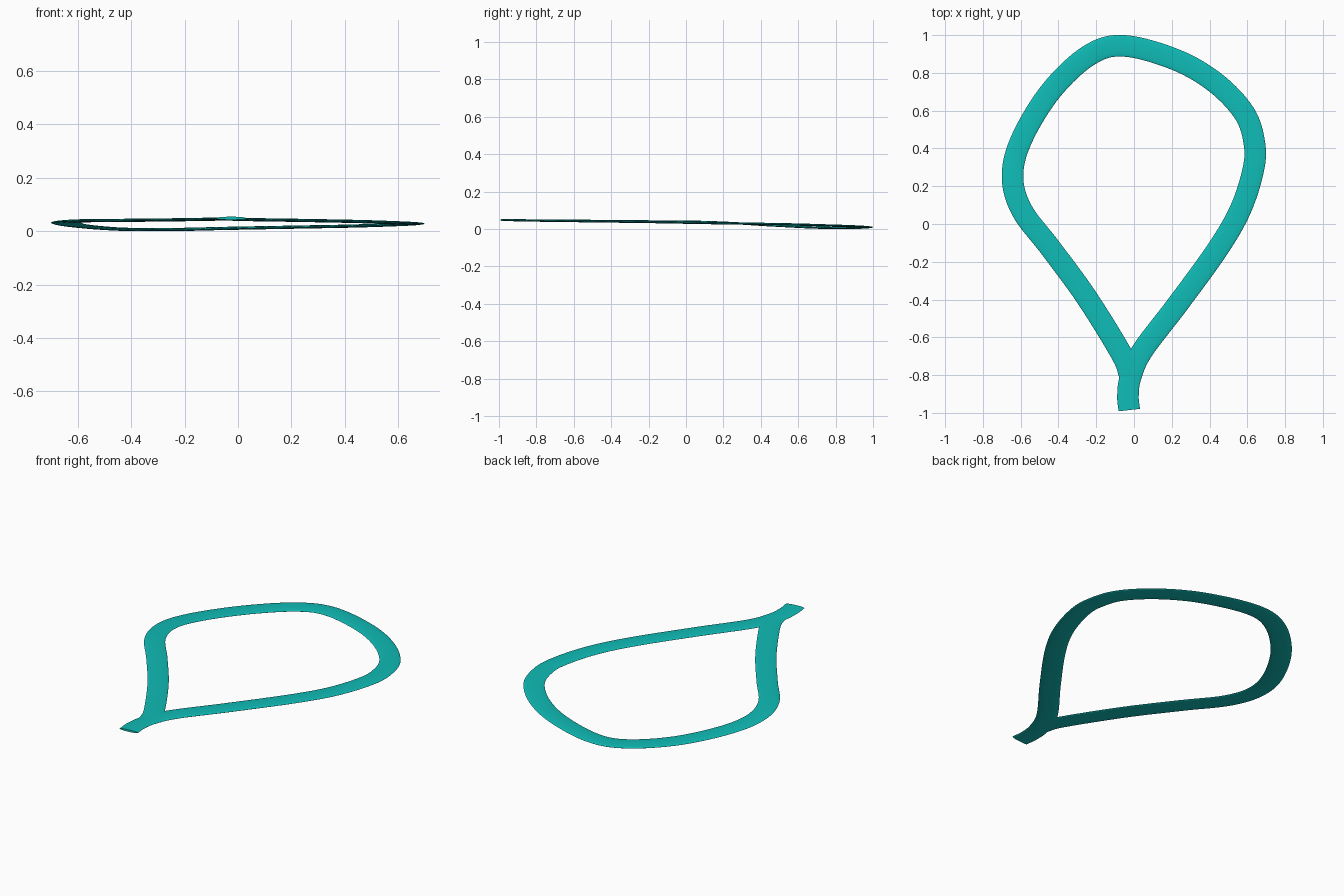
import bpy, bmesh, math
from mathutils import Vector

if "Cube" in bpy.data.objects:
    bpy.data.objects.remove(bpy.data.objects["Cube"])

# Centre line of the band: tail, right arm, top, left arm, back into the tail
PATH = [(-0.025, -0.985, 0.05), (-0.032, -0.91, 0.049), (-0.018, -0.81, 0.047),
        (0.045, -0.67, 0.045), (0.235, -0.42, 0.042), (0.445, -0.13, 0.038),
        (0.565, 0.08, 0.034), (0.632, 0.29, 0.031), (0.637, 0.43, 0.029),
        (0.585, 0.585, 0.026), (0.435, 0.745, 0.021), (0.225, 0.868, 0.017),
        (-0.05, 0.943, 0.012), (-0.235, 0.895, 0.008), (-0.435, 0.71, 0.009),
        (-0.59, 0.46, 0.021), (-0.643, 0.26, 0.033), (-0.595, 0.075, 0.04),
        (-0.44, -0.13, 0.042), (-0.25, -0.39, 0.044), (-0.065, -0.69, 0.047),
        (-0.022, -0.80, 0.047)]
HALF_W, HALF_T, SIDES, STEPS = 0.057, 0.006, 24, 8


def smooth_path(pts, steps):
    p = [Vector(c) for c in pts]
    p = [2 * p[0] - p[1]] + p + [2 * p[-1] - p[-2]]
    out = []
    for a, b, c, d in zip(p, p[1:], p[2:], p[3:]):
        for i in range(steps):
            t = i / steps
            out.append(0.5 * (2 * b + (c - a) * t + (2 * a - 5 * b + 4 * c - d) * t ** 2
                              + (3 * b - a - 3 * c + d) * t ** 3))
    return out + [p[-2]]


# Sweep a flat oval section along the line
line = smooth_path(PATH, STEPS)
bm = bmesh.new()
rings = []
for i, p in enumerate(line):
    tan = (line[min(i + 1, len(line) - 1)] - line[max(i - 1, 0)]).normalized()
    side = tan.cross(Vector((0, 0, 1))).normalized()
    up = side.cross(tan)
    rings.append([bm.verts.new(p + side * HALF_W * math.cos(a) + up * HALF_T * math.sin(a))
                  for a in (2 * math.pi * k / SIDES for k in range(SIDES))])
for r, s in zip(rings, rings[1:]):
    for k in range(SIDES):
        n = (k + 1) % SIDES
        bm.faces.new((r[k], r[n], s[n], s[k]))
bm.faces.new(rings[0])
bm.faces.new(rings[-1])
bmesh.ops.recalc_face_normals(bm, faces=bm.faces)

# Rest the band on the ground
low = min(v.co.z for v in bm.verts)
bmesh.ops.translate(bm, verts=bm.verts, vec=(0, 0, -low))

mesh = bpy.data.meshes.new("looped_band")
bm.to_mesh(mesh)
bm.free()
band = bpy.data.objects.new("looped_band", mesh)
bpy.context.collection.objects.link(band)

mat = bpy.data.materials.new("teal")
mat.diffuse_color = (0.005, 0.50, 0.47, 1)
mat.use_nodes = True
mat.node_tree.nodes["Principled BSDF"].inputs["Base Color"].default_value = mat.diffuse_color
mesh.materials.append(mat)

bpy.context.view_layer.objects.active = band
band.select_set(True)
bpy.ops.object.shade_smooth_by_angle(angle=math.radians(50))
